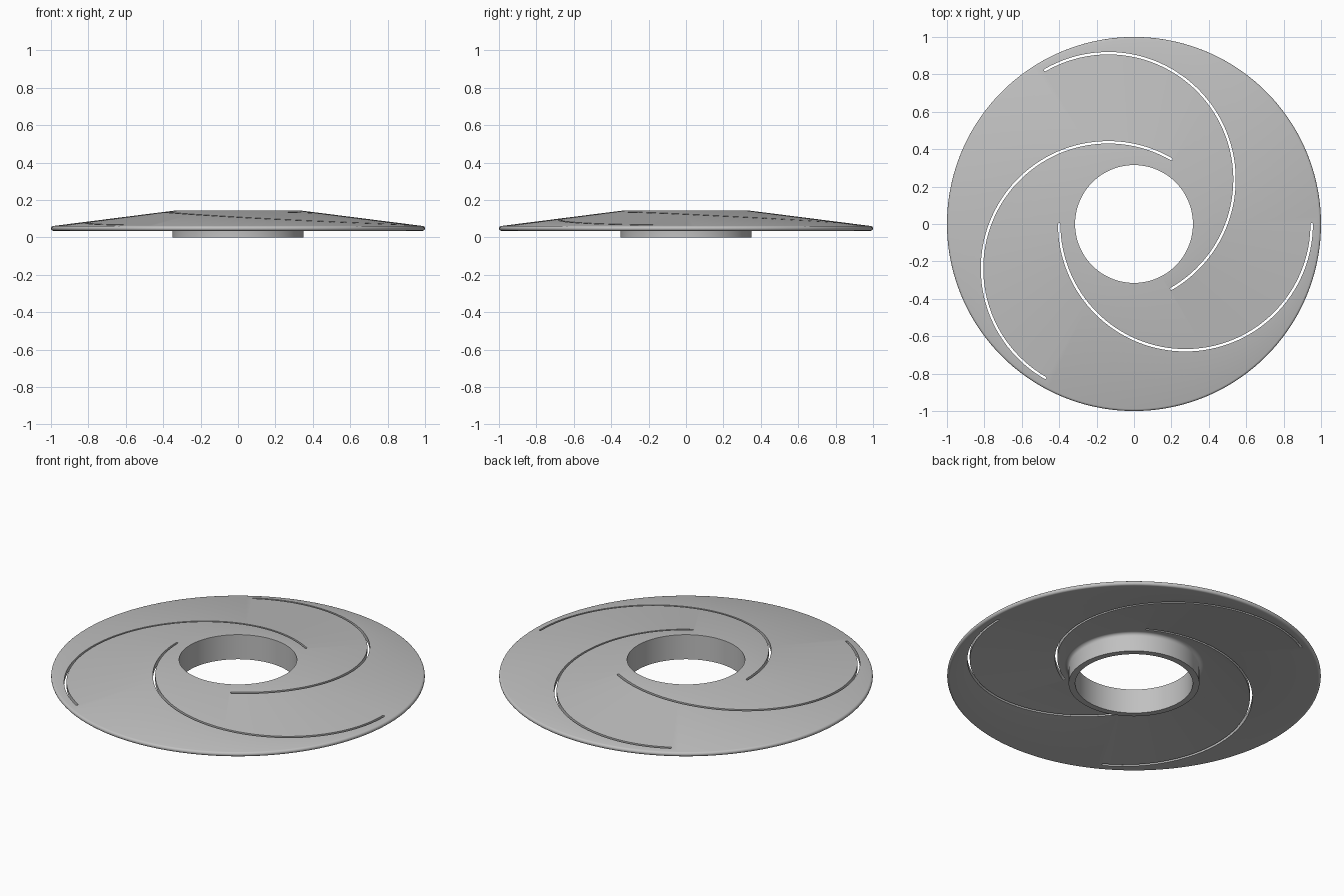
import bpy, bmesh, math
from mathutils import Matrix, Vector

SEGMENTS = 144

default = bpy.data.objects.get("Cube")
if default:
    bpy.data.objects.remove(default, do_unlink=True)

grey = bpy.data.materials.new("plain grey")
grey.use_nodes = True
grey.diffuse_color = (0.53, 0.53, 0.53, 1)
grey.node_tree.nodes["Principled BSDF"].inputs["Base Color"].default_value = grey.diffuse_color


def make_object(name, bm):
    bmesh.ops.recalc_face_normals(bm, faces=bm.faces)
    mesh = bpy.data.meshes.new(name)
    bm.to_mesh(mesh)
    bm.free()
    mesh.materials.append(grey)
    obj = bpy.data.objects.new(name, mesh)
    bpy.context.collection.objects.link(obj)
    return obj


def arc(cx, cz, radius, start, end, steps):
    """Points of a circular arc, angles in degrees."""
    angles = [math.radians(start + (end - start) * i / steps) for i in range(steps + 1)]
    return [(cx + radius * math.cos(a), cz + radius * math.sin(a)) for a in angles]


# Conical shell with a rounded rim and a collar below, as one turned profile
profile = [(0.315, 0), (0.35, 0)]
profile += arc(0.37, 0.09, 0.02, 180, 83, 6)          # collar fillet
profile += arc(0.987, 0.048, 0.013, -97, 83, 8)       # rim
profile += [(0.325, 0.145), (0.315, 0.145)]

bm = bmesh.new()
rings = []
for s in range(SEGMENTS):
    turn = Matrix.Rotation(math.tau * s / SEGMENTS, 3, 'Z')
    rings.append([bm.verts.new(turn @ Vector((r, 0, z))) for r, z in profile])
for s in range(SEGMENTS):
    a, b = rings[s], rings[(s + 1) % SEGMENTS]
    for i in range(len(profile)):
        j = (i + 1) % len(profile)
        bm.faces.new((a[i], a[j], b[j], b[i]))
disc = make_object("slotted_disc", bm)

# Three spiral slots, each a half circle with rounded ends
CENTRE, RADIUS, HALF = 0.275, 0.675, 0.0065
outline = arc(CENTRE, 0, RADIUS + HALF, 180, 360, 64)
outline += arc(CENTRE + RADIUS, 0, HALF, 0, 180, 6)[1:-1]
outline += arc(CENTRE, 0, RADIUS - HALF, 360, 180, 64)
outline += arc(CENTRE - RADIUS, 0, HALF, 0, 180, 6)[1:-1]

for k in range(3):
    bm = bmesh.new()
    turn = Matrix.Rotation(math.tau * k / 3, 3, 'Z')
    low = [bm.verts.new(turn @ Vector((x, y, -0.1))) for x, y in outline]
    high = [bm.verts.new(turn @ Vector((x, y, 0.3))) for x, y in outline]
    bm.faces.new(low)
    bm.faces.new(high)
    for i in range(len(outline)):
        j = (i + 1) % len(outline)
        bm.faces.new((low[i], low[j], high[j], high[i]))
    cutter = make_object("slot_cutter", bm)
    cutter.hide_render = True
    cut = disc.modifiers.new("slot", 'BOOLEAN')
    cut.operation = 'DIFFERENCE'
    cut.solver = 'EXACT'
    cut.object = cutter
    bpy.context.view_layer.objects.active = disc
    bpy.ops.object.modifier_apply(modifier=cut.name)
    bpy.data.objects.remove(cutter, do_unlink=True)

# Smooth turned surfaces with crisp edges
bpy.ops.object.select_all(action='DESELECT')
disc.select_set(True)
bpy.context.view_layer.objects.active = disc
bpy.ops.object.shade_smooth_by_angle(angle=math.radians(30))
